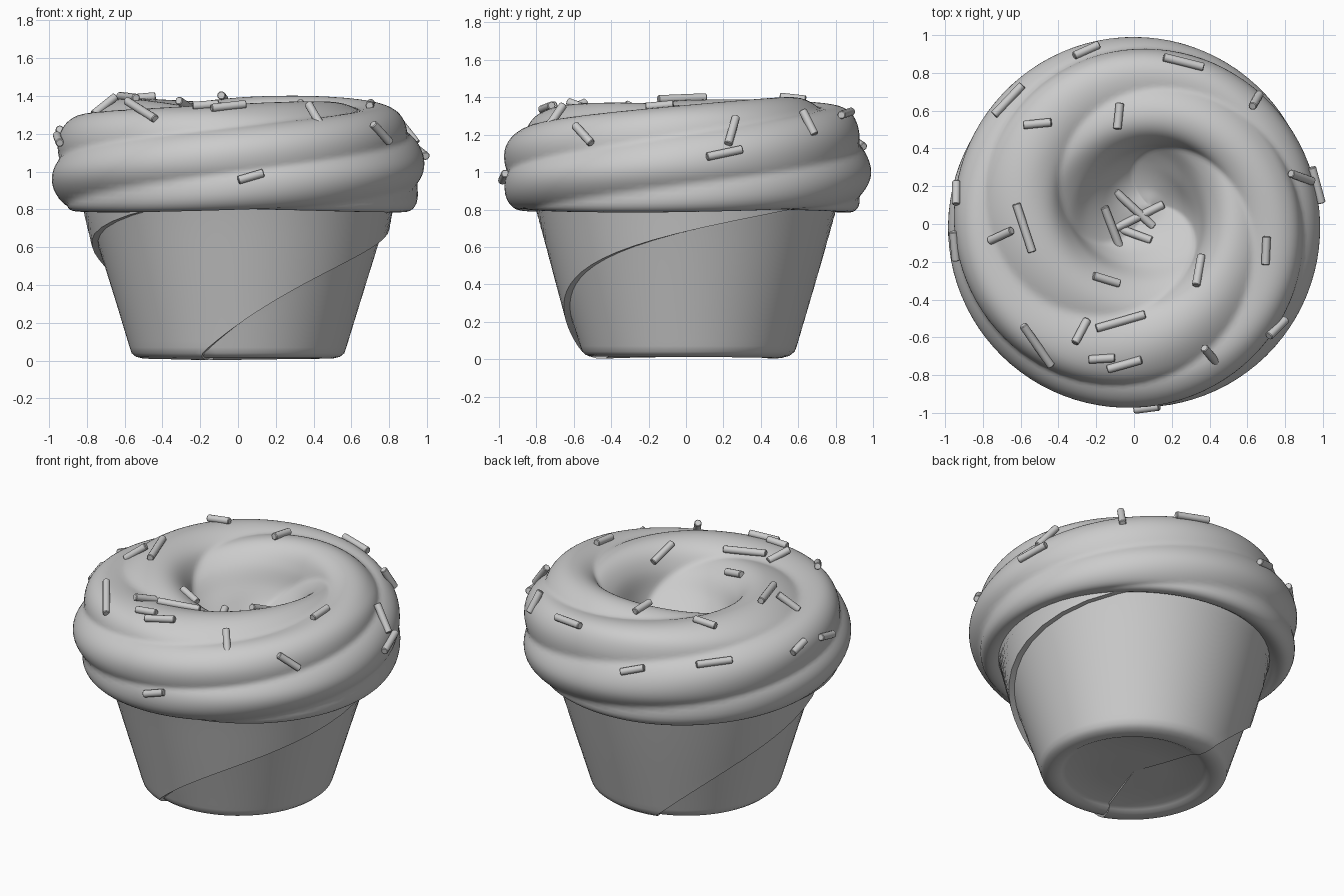
import bpy, bmesh, math
from mathutils import Vector, Matrix
from mathutils.bvhtree import BVHTree

if "Cube" in bpy.data.objects:
    bpy.data.objects.remove(bpy.data.objects["Cube"])

grey = bpy.data.materials.new("plain_grey")
grey.use_nodes = True
colour = (0.6, 0.6, 0.6, 1)
grey.diffuse_color = colour
grey.node_tree.nodes["Principled BSDF"].inputs["Base Color"].default_value = colour


def finish(name, bm, sharp=40):
    """Turn a bmesh into a smooth shaded object."""
    bmesh.ops.recalc_face_normals(bm, faces=bm.faces)
    mesh = bpy.data.meshes.new(name)
    bm.to_mesh(mesh)
    bm.free()
    mesh.materials.append(grey)
    obj = bpy.data.objects.new(name, mesh)
    bpy.context.collection.objects.link(obj)
    bpy.ops.object.select_all(action='DESELECT')
    obj.select_set(True)
    bpy.context.view_layer.objects.active = obj
    bpy.ops.object.shade_smooth_by_angle(angle=math.radians(sharp))
    return obj


def spline(points, steps):
    """Smooth curve through the profile points."""
    pts = [Vector(p) for p in points]
    pts = [2 * pts[0] - pts[1]] + pts + [2 * pts[-1] - pts[-2]]
    out = []
    for a, b, c, d in zip(pts, pts[1:], pts[2:], pts[3:]):
        for i in range(steps):
            t = i / steps
            out.append(b + (c - a) * t / 2 + (a * 2 - b * 5 + c * 4 - d) * t * t / 2
                       + (b * 3 - a - c * 3 + d) * t ** 3 / 2)
    return out + [pts[-2]]


def skin(bm, rings, tip):
    """Join closed rings with quads and close the last one to a point."""
    rows = [[bm.verts.new(p) for p in ring] for ring in rings]
    n = len(rows[0])
    for low, high in zip(rows, rows[1:]):
        for i in range(n):
            j = (i + 1) % n
            bm.faces.new((low[i], low[j], high[j], high[i]))
    end = bm.verts.new(tip)
    for i in range(n):
        bm.faces.new((rows[-1][i], rows[-1][(i + 1) % n], end))


# Wrapper cup: two sheets, each overlapping the next along a climbing seam
def seam(z, start, spread):
    t = max(0, min(1, (z - 0.03) / 0.8))
    return math.radians(start + spread * (0.6 * t + 0.4 * t ** 4))


def cup_ring(r, z, side, below, n=32):
    first, second = seam(z, -110, 165), seam(z, 107, 140)
    ring = []
    for a, b in ((first, second), (second, first + math.tau)):
        for i in range(n + 1):
            t = i / n
            ang, lift = a + (b - a) * t, 0.034 * t ** 2
            rr = r + lift * side
            ring.append((rr * math.cos(ang), rr * math.sin(ang), z - lift * below))
    return ring


bm = bmesh.new()
rings = [cup_ring(0.825 - 0.26 * (1 - t / 24), 0.07 + 0.8 * t / 24, 1, 0)
         for t in range(24, -1, -1)]
for r, z, side in ((0.555, 0.04, 0.9), (0.535, 0.022, 0.6), (0.5, 0.014, 0.3),
                   (0.46, 0.016, 0), (0.435, 0.03, 0), (0.41, 0.04, 0), (0.2, 0.042, 0)):
    rings.append(cup_ring(r, z, side, 0.4 * (1 - side)))
skin(bm, rings, (0, 0, 0.035))
finish("wrapper_cup", bm, 35)

# Frosting: a swirled ring with a hollow centre, slightly lower at the front
outline = spline([(0.74, 0.86), (0.85, 0.795), (0.925, 0.82), (0.972, 0.96), (0.965, 1.08),
                  (0.925, 1.2), (0.85, 1.295), (0.73, 1.345), (0.59, 1.365), (0.47, 1.34),
                  (0.375, 1.25), (0.3, 1.13), (0.21, 1.04), (0.11, 0.99), (0.02, 0.98)], 6)
bm = bmesh.new()
rings, run, segs = [], 0, 96
for k, p in enumerate(outline):
    before, after = outline[max(k - 1, 0)], outline[min(k + 1, len(outline) - 1)]
    run += (p - before).length if k else 0
    along = (after - before).normalized()
    out = Vector((along.y, -along.x))
    size = (0.03 + 0.025 * min(1, run / 1.2)) * min(1, run / 0.25, p.x / 0.25)
    pit = max(0, 1 - p.x / 0.8)
    tilt = 0.03 * max(0, min(1, (run - 0.4) / 0.3))
    ring = []
    for i in range(segs):
        ang = math.tau * i / segs
        phase = math.pi * run / 0.23 * (1 - 0.24 * run) - 1.5 * ang - 1
        q = p + out * size * (abs(math.sin(phase)) - 0.6)
        x, y = q.x * math.cos(ang), q.x * math.sin(ang)
        ring.append((x + 0.08 * pit, y + 0.1 * pit, q.y + tilt * y))
    rings.append(ring)
skin(bm, rings, (0.08, 0.1, 0.98))
bm.normal_update()
bmesh.ops.recalc_face_normals(bm, faces=bm.faces)
surface = BVHTree.FromBMesh(bm)
finish("frosting", bm, 60)


# Sprinkles: little rods resting on the frosting, or pushed in at a slope
def direction(heading, slope):
    a, s = math.radians(heading), math.radians(slope)
    return Vector((math.cos(a) * math.cos(s), math.sin(a) * math.cos(s), math.sin(s)))


def sprinkle(spot, along, length, resting):
    point, normal, _, _ = surface.find_nearest(spot)
    if resting:
        along = (along - normal * along.dot(normal)).normalized()
    bm = bmesh.new()
    bmesh.ops.create_cone(bm, cap_ends=True, segments=12, radius1=0.022, radius2=0.022,
                          depth=length)
    bmesh.ops.bevel(bm, geom=[e for e in bm.edges if e.calc_face_angle() > 1],
                    offset=0.004, segments=1, affect='EDGES')
    turn = along.to_track_quat('Z', 'Y').to_matrix().to_4x4()
    bm.transform(Matrix.Translation(point + normal * 0.012) @ turn)
    finish("sprinkle", bm)


# Resting on top: position, heading in degrees, length
for x, y, heading, length in (
        (-.25, .91, 45, .15), (.26, .85, -10, .22), (-.66, .65, 50, .22),
        (-.51, .53, 5, .15), (-.08, .57, 85, .14), (-.58, -.02, -72, .27),
        (-.15, -.3, -8, .15), (.35, -.25, -80, .18), (.7, -.14, 87, .15),
        (-.07, -.52, 17, .27), (-.17, -.71, 5, .14), (-.05, -.74, 18, .19),
        (-.12, -.02, -62, .25), (0, .08, -42, .28), (.02, .04, 25, .3), (-.02, -.05, -25, .25)):
    hit = surface.ray_cast(Vector((x, y, 3)), Vector((0, 0, -1)))[0]
    sprinkle(hit, direction(heading, 0), length, True)

# Sloping on top: position, heading, slope, length
for x, y, heading, slope, length in (
        (.64, .65, 60, -60, .15), (.88, .245, -20, -50, .19), (-.7, -.06, 25, 36, .16),
        (-.28, -.57, 62, -18, .15), (-.51, -.64, -55, -20, .28), (.41, -.7, -50, -48, .18)):
    hit = surface.ray_cast(Vector((x, y, 3)), Vector((0, 0, -1)))[0]
    sprinkle(hit, direction(heading, slope), length, False)

# On the side: position as angle and height, then slope and length
for around, z, slope, length in ((12, 1.1, 12, .2), (-36, 1.2, -40, .16),
                                 (-86, .97, 17, .14), (170, 1.2, 20, .13), (187, 1.17, -15, .16)):
    inward = -direction(around, 0)
    hit = surface.ray_cast(Vector((0, 0, z)) - inward * 2, inward)[0]
    sprinkle(hit, direction(around + 90, slope), length, True)
